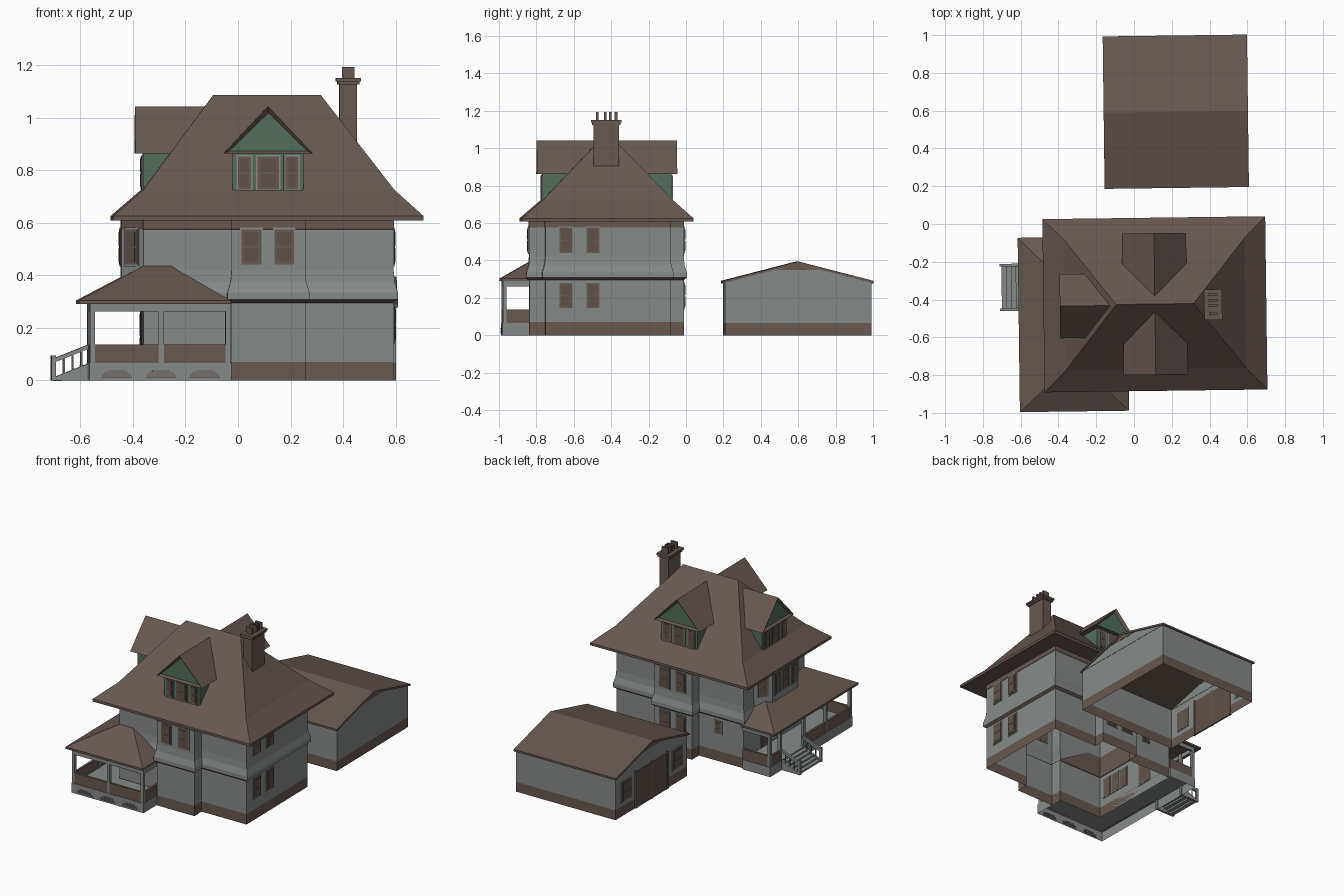
import bpy, bmesh, math
from mathutils import Matrix, Vector

if "Cube" in bpy.data.objects:
    bpy.data.objects.remove(bpy.data.objects["Cube"])

PALETTE = [("brown", (.135, .098, .083)), ("wall_grey", (.235, .255, .25)),
           ("gable_green", (.085, .155, .11)), ("pane_brown", (.115, .080, .068))]
BROWN, GREY, GREEN, PANE = range(4)
MATS = []
for n, c in PALETTE:
    m = bpy.data.materials.new(n)
    m.diffuse_color = (*c, 1)
    m.use_nodes = True
    m.node_tree.nodes["Principled BSDF"].inputs["Base Color"].default_value = m.diffuse_color
    MATS.append(m)
SITE = Matrix.Rotation(.013, 4, 'Z')  # whole site sits slightly turned


def finish(name, bm, M=Matrix()):
    bmesh.ops.remove_doubles(bm, verts=bm.verts, dist=1e-5)
    bmesh.ops.recalc_face_normals(bm, faces=bm.faces)
    bm.transform(SITE @ M)
    me = bpy.data.meshes.new(name)
    bm.to_mesh(me)
    bm.free()
    for m in MATS:
        me.materials.append(m)
    ob = bpy.data.objects.new(name, me)
    bpy.context.collection.objects.link(ob)
    return ob


def loft_bm(rings, mats, top=True, bottom=True):
    """Join matching rings of points; mats is one colour or one per band."""
    bm = bmesh.new()
    vs = [[bm.verts.new(p) for p in r] for r in rings]
    n = len(rings[0])
    if isinstance(mats, int):
        mats = [mats] * (len(rings) - 1)
    for k, m in enumerate(mats):
        for i in range(n):
            j = (i + 1) % n
            f = bm.faces.new((vs[k][i], vs[k][j], vs[k + 1][j], vs[k + 1][i]))
            f.material_index = m
    for use, r, m in ((bottom, vs[0], mats[0]), (top, vs[-1], mats[-1])):
        if use:
            bm.faces.new(r).material_index = m
    return bm


def loft(name, rings, mats, top=True, bottom=True, M=Matrix()):
    return finish(name, loft_bm(rings, mats, top, bottom), M)


def rect(x0, x1, y0, y1, z):
    return [(x0, y0, z), (x1, y0, z), (x1, y1, z), (x0, y1, z)]


def box(name, x0, x1, y0, y1, z0, z1, mat, M=Matrix()):
    return loft(name, [rect(x0, x1, y0, y1, z0), rect(x0, x1, y0, y1, z1)], mat, M=M)


def along_x(name, pts, x0, x1, mat):
    return loft(name, [[(x, y, z) for y, z in pts] for x in (x0, x1)], mat)


def along_y(name, pts, y0, y1, mat):
    return loft(name, [[(x, y, z) for x, z in pts] for y in (y0, y1)], mat)


def place(x, y, deg):
    return Matrix.Translation((x, y, 0)) @ Matrix.Rotation(math.radians(deg), 4, 'Z')


def window(name, x, y, deg, w, z0, z1):
    """Grey surround, brown sash and inner pane; deg 0 faces the front."""
    M = place(x, y, deg)
    h = w / 2
    box(name + "_surround", -h - .006, h + .006, -.004, .004, z0 - .006, z1 + .006, GREY, M)
    box(name + "_sash", -h, h, -.007, .005, z0, z1, BROWN, M)
    zm = (z0 + z1) / 2
    for a, b in ((z0 + .01, zm - .004), (zm + .004, z1 - .01)):
        box(name + "_pane", -h + .01, h - .01, -.009, .005, a, b, PANE, M)


# House walls: cross-shaped plan with a flared belt between storeys
def plan(o, z):
    X0, X1, a, b = -.37 - o, .582 + o, -.035 - o, .245 + o
    Y0, Y1, f, k = -.76 - o, -.09 + o, -.84 - o, -.015 + o
    return [(x, y, z) for x, y in ((X0, Y0), (a, Y0), (a, f), (b, f), (b, Y0), (X1, Y0),
                                   (X1, Y1), (b, Y1), (b, k), (a, k), (a, Y1), (X0, Y1))]


loft("house_walls", [plan(0, 0), plan(0, .07), plan(0, .295), plan(.016, .308),
                     plan(.016, .335), plan(.004, .375), plan(0, .42), plan(0, .575),
                     plan(.002, .576), plan(.002, .612)],
     [BROWN, GREY, BROWN, GREY, GREY, GREY, GREY, BROWN, BROWN], False, False)

# Upper bay on the left side
bay = [(-.37, -.2), (-.45, -.29), (-.45, -.57), (-.37, -.66)]
loft("left_bay", [[(x, y, z) for x, y in bay] for z in (.3, .575, .612)], [GREY, BROWN])
for i, y in enumerate((-.34, -.43, -.52)):
    window("bay_window", -.45, y, -90, .06, .44, .575)
window("bay_side_window", -.41, -.615, -48, .065, .44, .575)
window("bay_side_window", -.41, -.245, -132, .065, .44, .575)

# Main hipped roof with flared eaves
E = (-.485, .695, -.885, .032)
loft("main_roof", [rect(*E, .608), rect(*E, .625), rect(-.37, .585, -.77, -.08, .725),
                   rect(-.1, .31, -.425, -.425, 1.085)], BROWN, top=False)

# House windows
for x in (.04, .165):
    window("front_window", x, -.84, 0, .075, .44, .575)
    for z in (.145, .44):
        window("back_window", x + .005, -.015, 180, .075, z, z + .135)
for y in (-.65, -.505):
    for z in (.145, .44):
        window("right_window", .582, y, 90, .07, z, z + .135)
window("back_small_window", -.18, -.09, 180, .05, .19, .27)
for y in (-.69, -.61, -.53):
    window("porch_window", -.37, y, -90, .06, .13, .26)
window("porch_door", -.37, -.33, -90, .1, .07, .265)


# Dormers: green box, pediment roof with recessed green gable, three windows
def dormer(name, x, y, deg, length):
    M = place(x, y, deg)
    box(name + "_walls", -.135, .135, 0, length - .08, .70, .864, GREEN, M)
    tri = ((-.17, .863), (.17, .863), (0, 1.042))
    bm = loft_bm([[(a, b, z) for a, z in tri] for b in (-.03, length)], BROWN)
    bmesh.ops.recalc_face_normals(bm, faces=bm.faces)
    front = [f for f in bm.faces if f.normal.y < -.9]
    bmesh.ops.inset_region(bm, faces=front, thickness=.024, depth=-.018)
    front[0].material_index = GREEN
    finish(name + "_roof", bm, M)
    for cx, w in ((-.09, .05), (0, .08), (.09, .05)):
        F = M @ Vector((cx, 0, 0))
        window(name + "_window", F.x, F.y, deg, w, .727, .852)


dormer("front_dormer", .105, -.77, 0, .32)
dormer("back_dormer", .105, -.08, 180, .32)
dormer("left_dormer", -.368, -.43, -90, .26)

# Chimney with stepped cap and flue slabs
box("chimney", .38, .447, -.5, -.365, .85, 1.13, BROWN)
box("chimney_cap_lower", .372, .455, -.508, -.357, 1.125, 1.137, BROWN)
box("chimney_cap", .366, .461, -.514, -.351, 1.137, 1.15, BROWN)
for y in (-.48, -.437, -.41, -.38):
    box("chimney_flue", .39, .437, y - .007, y + .007, 1.15, 1.193, BROWN)

# Porch roof: wraps the front left corner
eave = [(-.617, -.988), (-.04, -.988), (-.04, -.755), (-.365, -.755), (-.365, -.065), (-.617, -.065)]
peak = [(-.37, -.762), (-.265, -.762), (-.265, -.755), (-.365, -.755), (-.365, -.31), (-.37, -.31)]
loft("porch_roof", [[(x, y, .29) for x, y in eave], [(x, y, .304) for x, y in eave],
                    [(x, y, .435) for x, y in peak]], BROWN)

# Porch deck, parapet and frieze follow the same L-shape
def porch_run(name, z0, z1, t, mat):
    box(name + "_front", -.575, -.042, -.978, -.978 + t, z0, z1, mat)
    box(name + "_right", -.042 - t, -.042, -.978 + t, -.76, z0, z1, mat)
    gaps = [(-.978 + t, -.08)] if z0 > .2 else [(-.978 + t, -.45), (-.205, -.08)]
    for a, b in gaps:
        box(name + "_left", -.575, -.575 + t, a, b, z0, z1, mat)
    box(name + "_back", -.575 + t, -.37, -.08 - t, -.08, z0, z1, mat)


deck = [(-.578, -.982), (-.038, -.982), (-.038, -.76), (-.37, -.76), (-.37, -.075), (-.578, -.075)]
loft("porch_deck", [[(x, y, z) for x, y in deck] for z in (0, .066)], GREY, bottom=False)
porch_run("parapet", .066, .137, .015, BROWN)
porch_run("frieze", .262, .291, .012, GREY)
for x, y in ((-.566, -.969), (-.305, -.969), (-.051, -.969), (-.566, -.7), (-.566, -.455),
             (-.566, -.2), (-.566, -.089)):
    box("porch_post", x - .01, x + .01, y - .01, y + .01, .066, .29, GREY)
for cx in (-.475, -.305, -.14):  # slatted vents in the deck front
    for k, w in enumerate((.058, .055, .048, .034)):
        z = .01 + k * .008
        box("deck_vent", cx - w, cx + w, -.984, -.98, z, z + .004, BROWN)

# Porch stairs with sloping rails
for i in range(5):
    x = -.578 - i * .025
    z = .058 - i * .012
    box("stair_step", x - .027, x, -.44, -.215, z - .012, z, GREY)
for y in (-.452, -.217):
    box("stair_newel", -.715, -.698, y, y + .015, 0, .095, GREY)
    along_y("stair_rail", ((-.7, .07), (-.57, .122), (-.57, .138), (-.7, .086)), y, y + .015, GREY)
    along_y("stair_stringer", ((-.7, 0), (-.57, 0), (-.57, .066), (-.7, .014)), y, y + .015, GREY)
    for k in range(1, 4):
        x = -.7 + k * .033
        box("stair_baluster", x - .003, x + .003, y + .004, y + .01, .02, .075 + k * .013, GREY)

# Garage: open-bottomed walls, gables and pitched roof
G = (-.143, .603, .2, .983)
loft("garage_walls", [rect(*G, 0), rect(*G, .067), rect(*G, .283)], [BROWN, GREY], False, False)
for s, x in ((-1, G[0]), (1, G[1])):
    along_x("garage_gable", ((.2, .283), (.983, .283), (.5915, .385)), x - .002, x + .002, GREY)
    along_x("garage_gable_top", ((.48, .35), (.703, .35), (.5915, .385)), x - .004, x + .004, BROWN)
along_x("garage_roof", ((.188, .278), (.188, .291), (.5915, .395), (.995, .291), (.995, .278), (.5915, .382)),
        -.153, .611, BROWN)
for a, b in ((.43, .585), (.6, .755)):
    box("garage_door", G[0] - .006, G[0] + .003, a, b, 0, .245, PANE)
for y in (.42, .592, .765):
    box("garage_door_post", G[0] - .009, G[0] + .003, y - .008, y + .008, 0, .255, BROWN)
for y in (.31, .87):
    window("garage_window", G[0], y, -90, .1, .1, .23)
